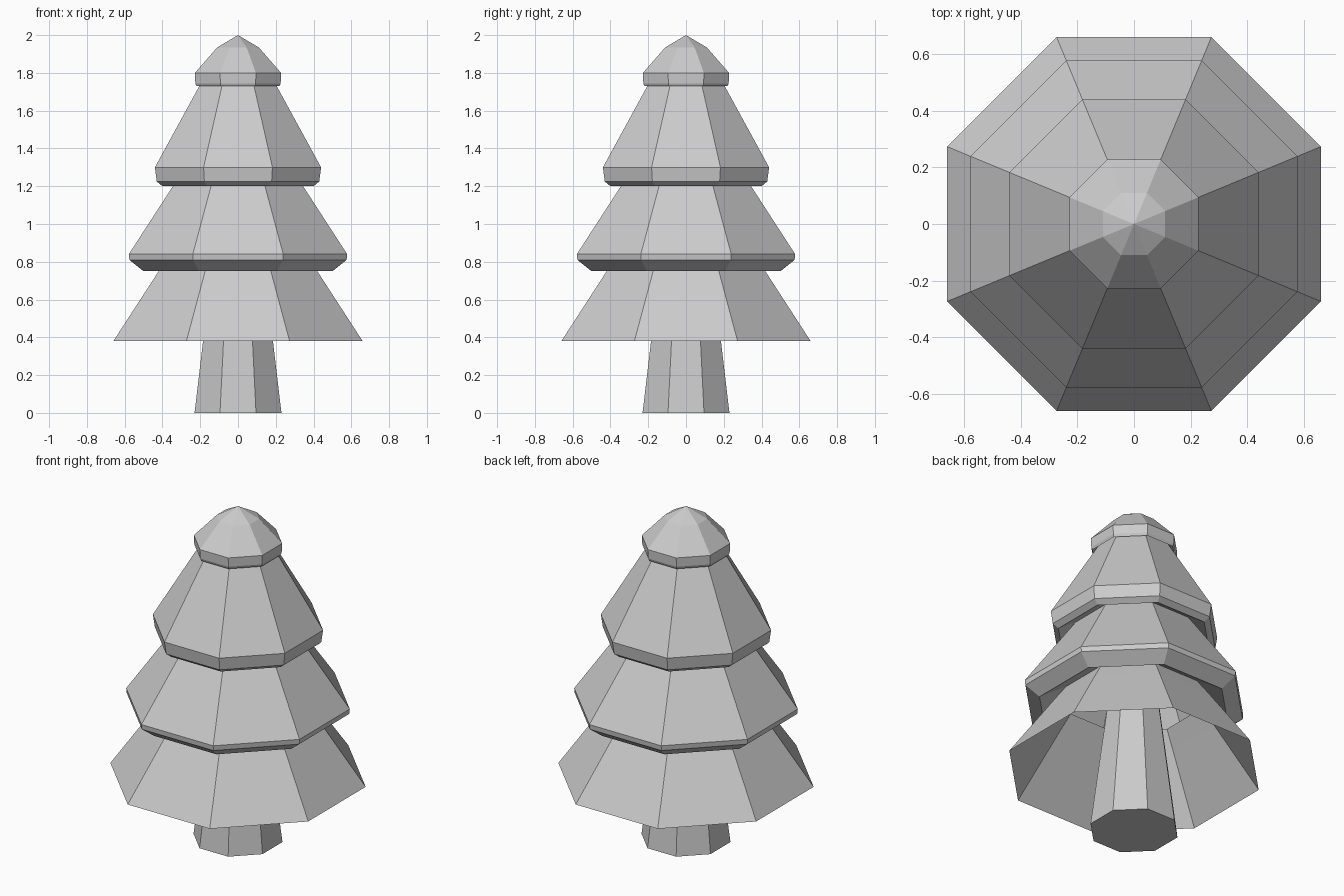
import bpy
import bmesh
import math

if "Cube" in bpy.data.objects:
    bpy.data.objects.remove(bpy.data.objects["Cube"])

SIDES = 8
FLAT = math.cos(math.pi / SIDES)  # flat-to-corner ratio of the octagon


def lathe(name, profile, cap_bottom=False, cap_top=False):
    """Eight-sided shell through (flat radius, z) points, listed bottom to top."""
    bm = bmesh.new()
    rings = []
    for r, z in profile:
        if r == 0:
            rings.append([bm.verts.new((0, 0, z))] * SIDES)
            continue
        ring = []
        for i in range(SIDES):
            a = (i + 0.5) * 2 * math.pi / SIDES
            ring.append(bm.verts.new((r / FLAT * math.cos(a), r / FLAT * math.sin(a), z)))
        rings.append(ring)
    for low, high in zip(rings, rings[1:]):
        for i in range(SIDES):
            j = (i + 1) % SIDES
            corners = [low[i], low[j], high[j], high[i]]
            bm.faces.new(list(dict.fromkeys(corners)))
    if cap_bottom:
        bm.faces.new(rings[0][::-1])
    if cap_top:
        bm.faces.new(rings[-1])
    mesh = bpy.data.meshes.new(name)
    bm.to_mesh(mesh)
    bm.free()
    obj = bpy.data.objects.new(name, mesh)
    bpy.context.collection.objects.link(obj)
    return obj


# Tapered trunk running up inside the hollow lowest tier
lathe("trunk", [(0.23, 0), (0.185, 0.38), (0.135, 0.8)], cap_bottom=True, cap_top=True)

# Lowest tier: thin open skirt
lathe("lower_branches", [(0.66, 0.38), (0.42, 0.75), (0.36, 0.84)])

# Upper tiers: recessed underside, bevelled lip, sloping wall
lathe("middle_branches", [(0.36, 0.84), (0.50, 0.75), (0.575, 0.81), (0.578, 0.84),
                          (0.345, 1.20), (0.31, 1.255)])
lathe("upper_branches", [(0.31, 1.255), (0.40, 1.20), (0.43, 1.225), (0.44, 1.30),
                         (0.205, 1.73), (0.19, 1.757)])

# Rounded tip
lathe("tree_top", [(0.19, 1.757), (0.22, 1.73), (0.226, 1.745), (0.228, 1.80),
                   (0.11, 1.935), (0, 2.0)])
